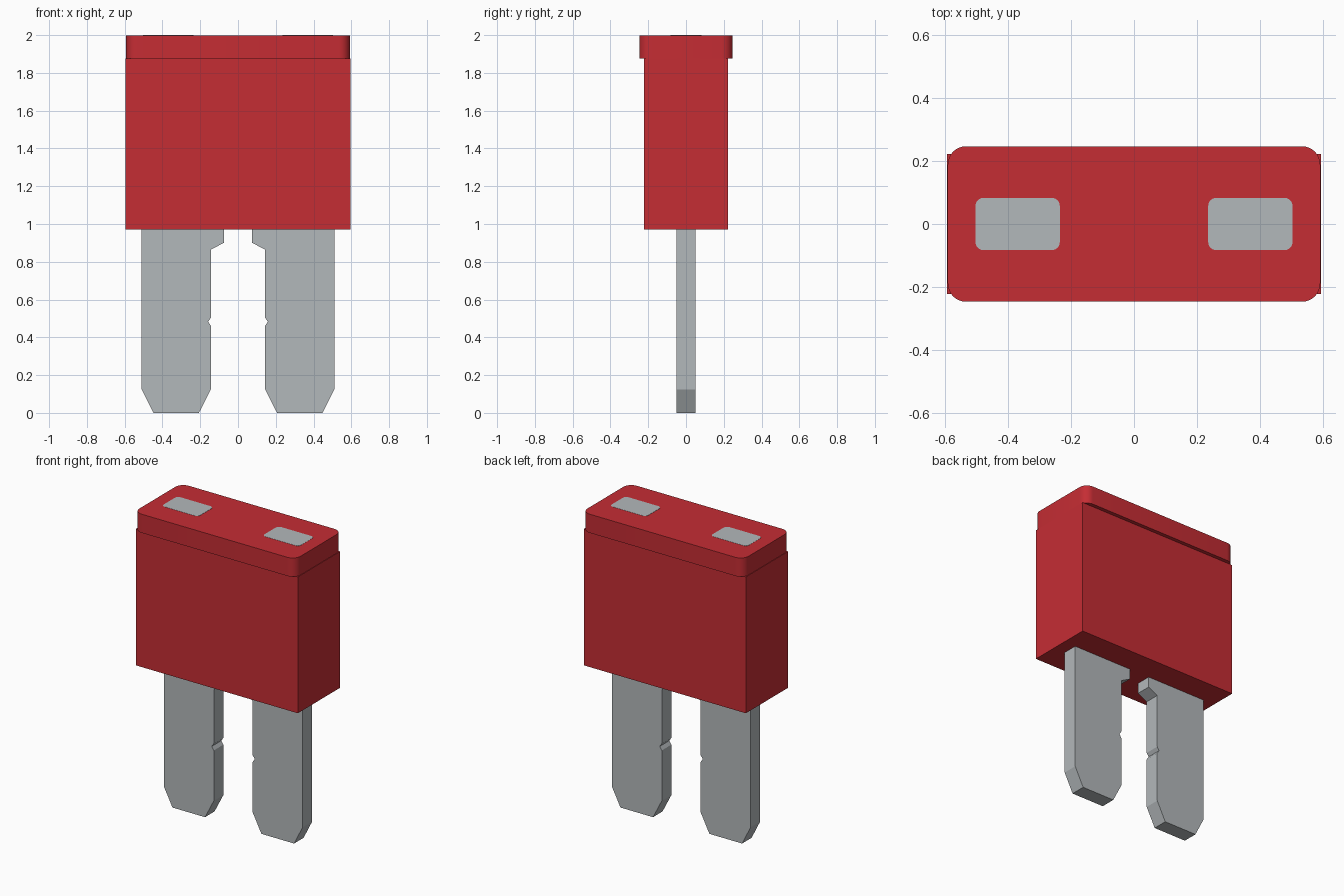
import bpy, bmesh
from math import sin, cos, pi
from mathutils import Vector

cube = bpy.data.objects.get("Cube")
if cube:
    bpy.data.objects.remove(cube, do_unlink=True)


def material(name, rgb):
    m = bpy.data.materials.new(name)
    m.use_nodes = True
    m.diffuse_color = (*rgb, 1)
    m.node_tree.nodes["Principled BSDF"].inputs["Base Color"].default_value = (*rgb, 1)
    return m


red = material("red plastic", (0.56, 0.026, 0.034))
metal = material("grey metal", (0.45, 0.48, 0.495))


def prism(name, points, offset, mat):
    """Extrude a closed outline of 3D points along offset."""
    bm = bmesh.new()
    face = bm.faces.new([bm.verts.new(p) for p in points])
    ext = bmesh.ops.extrude_face_region(bm, geom=[face])
    moved = [v for v in ext["geom"] if isinstance(v, bmesh.types.BMVert)]
    bmesh.ops.translate(bm, verts=moved, vec=Vector(offset))
    bmesh.ops.recalc_face_normals(bm, faces=bm.faces)
    mesh = bpy.data.meshes.new(name)
    bm.to_mesh(mesh)
    bm.free()
    mesh.materials.append(mat)
    obj = bpy.data.objects.new(name, mesh)
    bpy.context.collection.objects.link(obj)
    return obj


def rounded(cx, hx, hy, r, z, steps=8):
    """Rounded rectangle outline; r = 0 gives sharp corners."""
    if r == 0:
        return [(cx + sx * hx, sy * hy, z) for sx, sy in ((1, 1), (-1, 1), (-1, -1), (1, -1))]
    pts = []
    for q, (sx, sy) in enumerate(((1, 1), (-1, 1), (-1, -1), (1, -1))):
        for i in range(steps + 1):
            a = (q + i / steps) * pi / 2
            pts.append((cx + sx * (hx - r) + r * cos(a), sy * (hy - r) + r * sin(a), z))
    return pts


def smooth(obj):
    bpy.ops.object.select_all(action="DESELECT")
    obj.select_set(True)
    bpy.context.view_layer.objects.active = obj
    bpy.ops.object.shade_smooth_by_angle(angle=pi / 6)


# Housing and its overhanging rounded cap
prism("housing", rounded(0, 0.595, 0.222, 0, 0.97), (0, 0, 0.905), red)
smooth(prism("cap", rounded(0, 0.592, 0.247, 0.058, 1.875), (0, 0, 0.124), red))

# Blade outline: chamfered tip, small notch and shoulder on the inner edge
blade = [(0.51, 1.0), (0.51, 0.125), (0.447, 0), (0.207, 0), (0.143, 0.125),
         (0.143, 0.46), (0.158, 0.483), (0.143, 0.505),
         (0.143, 0.865), (0.075, 0.9), (0.075, 1.0)]

for side, s in (("left", 1), ("right", -1)):
    prism(side + "_blade", [(s * x, -0.05, z) for x, z in blade], (0, 0.1, 0), metal)
    # Flush test contact on the cap
    prism(side + "_contact", rounded(s * 0.37, 0.134, 0.083, 0.025, 1.995, 5), (0, 0, 0.005), metal)
